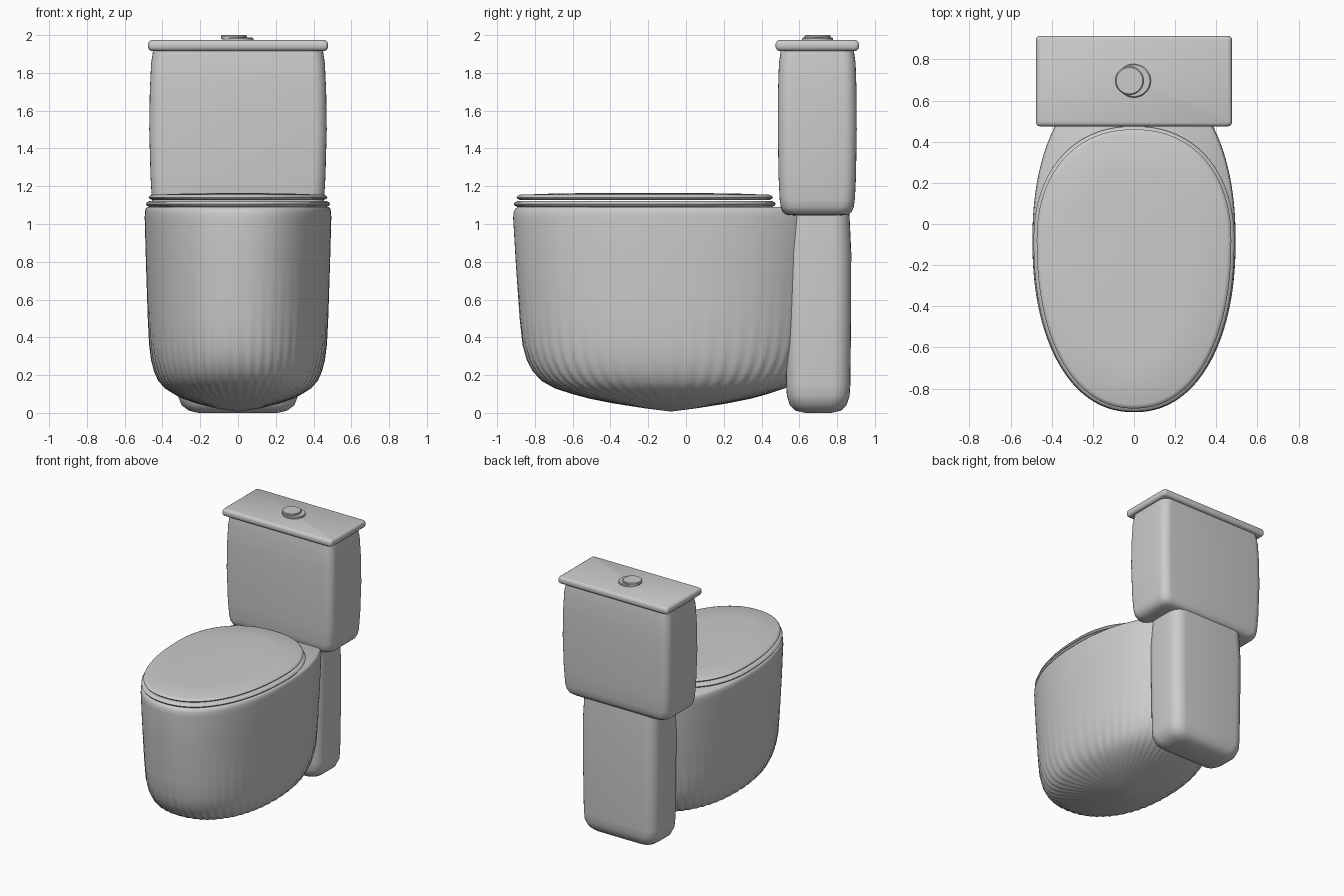
import bpy, bmesh, math

if "Cube" in bpy.data.objects:
    bpy.data.objects.remove(bpy.data.objects["Cube"])


def spow(v, e):
    return math.copysign(abs(v) ** e, v)


def outline(a, front, back, cy, power, n, flute=0.0):
    """Superelliptic egg outline with separate front and back lengths."""
    pts = []
    for i in range(n):
        t = 2 * math.pi * i / n
        k = 1 + flute * math.cos(n / 4 * t)
        y = spow(math.sin(t), 2 / power)
        pts.append((k * a * spow(math.cos(t), 2 / power),
                    cy + k * y * (back if y > 0 else front)))
    return pts


def round_rect(hx, hy, r, cy, steps=6):
    pts = []
    for q, (sx, sy) in enumerate([(1, 1), (-1, 1), (-1, -1), (1, -1)]):
        for i in range(steps + 1):
            t = math.pi / 2 * (q + i / steps)
            pts.append((sx * (hx - r) + r * math.cos(t), cy + sy * (hy - r) + r * math.sin(t)))
    return pts


def loft(name, rings, angle=40):
    """Skin a stack of (z, outline) rings and close both ends."""
    bm = bmesh.new()
    loops = [[bm.verts.new((x, y, z)) for x, y in pts] for z, pts in rings]
    n = len(loops[0])
    for lo, hi in zip(loops, loops[1:]):
        for i in range(n):
            j = (i + 1) % n
            bm.faces.new((lo[i], lo[j], hi[j], hi[i]))
    bm.faces.new(loops[0][::-1])
    bm.faces.new(loops[-1])
    bmesh.ops.recalc_face_normals(bm, faces=bm.faces)
    mesh = bpy.data.meshes.new(name)
    bm.to_mesh(mesh)
    bm.free()
    ob = bpy.data.objects.new(name, mesh)
    bpy.context.collection.objects.link(ob)
    bpy.ops.object.select_all(action='DESELECT')
    ob.select_set(True)
    bpy.context.view_layer.objects.active = ob
    bpy.ops.object.shade_smooth_by_angle(angle=math.radians(angle))
    return ob


# Bowl: egg-shaped body narrowing to a shallow point, lightly fluted near the base
BOWL = [(0.008, 0.01, 0), (0.025, 0.17, .004), (0.05, 0.36, .008), (0.075, 0.51, .009),
        (0.10, 0.62, .009), (0.13, 0.73, .009), (0.17, 0.815, .008), (0.22, 0.87, .007),
        (0.28, 0.91, .005), (0.36, 0.938, .003), (0.5, 0.958, .001), (0.8, 0.984, 0),
        (1.03, 1.0, 0), (1.06, 0.998, 0), (1.08, 0.988, 0), (1.09, 0.97, 0)]
loft("bowl", [(z, outline(0.494 * s ** 0.8, 0.835 * s, 0.82 * s, -0.08, 2.2, 224, f))
              for z, s, f in BOWL], 60)


# Seat and lid: thin rounded slabs with a shorter back half
def slab(name, z0, z1, inset, dome=0.0):
    h = z1 - z0
    prof = [(z0, .02), (z0 + h * .2, .006), (z0 + h * .5, 0), (z0 + h * .8, .006), (z1, .02)]
    if dome:
        prof += [(z1 + dome * .7, .2), (z1 + dome, .4)]
    loft(name, [(z, outline(0.488 - inset - d, 0.832 - inset - d, 0.555 - inset - d,
                            -0.08, 2.2, 128)) for z, d in prof])


slab("seat", 1.09, 1.122, 0.0)
slab("lid", 1.127, 1.155, 0.015, 0.009)

# Pedestal column behind the bowl
PED = [(0.0, .21, .07), (0.012, .26, .12), (0.04, .298, .15), (0.09, .318, .166),
       (0.15, .322, .17), (0.5, .326, .174), (0.85, .328, .175), (1.06, .32, .165)]
loft("pedestal", [(z, round_rect(x, y, min(.09, y * .6), 0.70)) for z, x, y in PED], 60)

# Water tank with softly bulging sides
TANK = [(1.045, .36, .12), (1.05, .41, .165), (1.065, .435, .183), (1.09, .449, .193),
        (1.13, .456, .199), (1.25, .463, .205), (1.5, .47, .209), (1.7, .467, .208),
        (1.85, .46, .203), (1.93, .448, .192)]
loft("tank", [(z, round_rect(x, y, .065, 0.695)) for z, x, y in TANK], 60)

# Tank cover
COVER = [(1.917, .015), (1.923, .005), (1.935, 0), (1.955, 0), (1.967, .005), (1.973, .015)]
loft("tank_cover", [(z, round_rect(.476 - d, .22 - d, .018, 0.695)) for z, d in COVER])


# Flush button: two stacked discs, the upper one offset
def disc(name, x, r, z0, z1):
    ob = loft(name, [(z, outline(r - d, r - d, r - d, 0.697, 2, 48))
                     for z, d in [(z0, 0), (z1 - .005, 0), (z1, .005)]])
    ob.location.x = x


disc("button_base", 0.0, 0.082, 1.968, 1.987)
disc("button_top", -0.022, 0.069, 1.98, 2.0)
